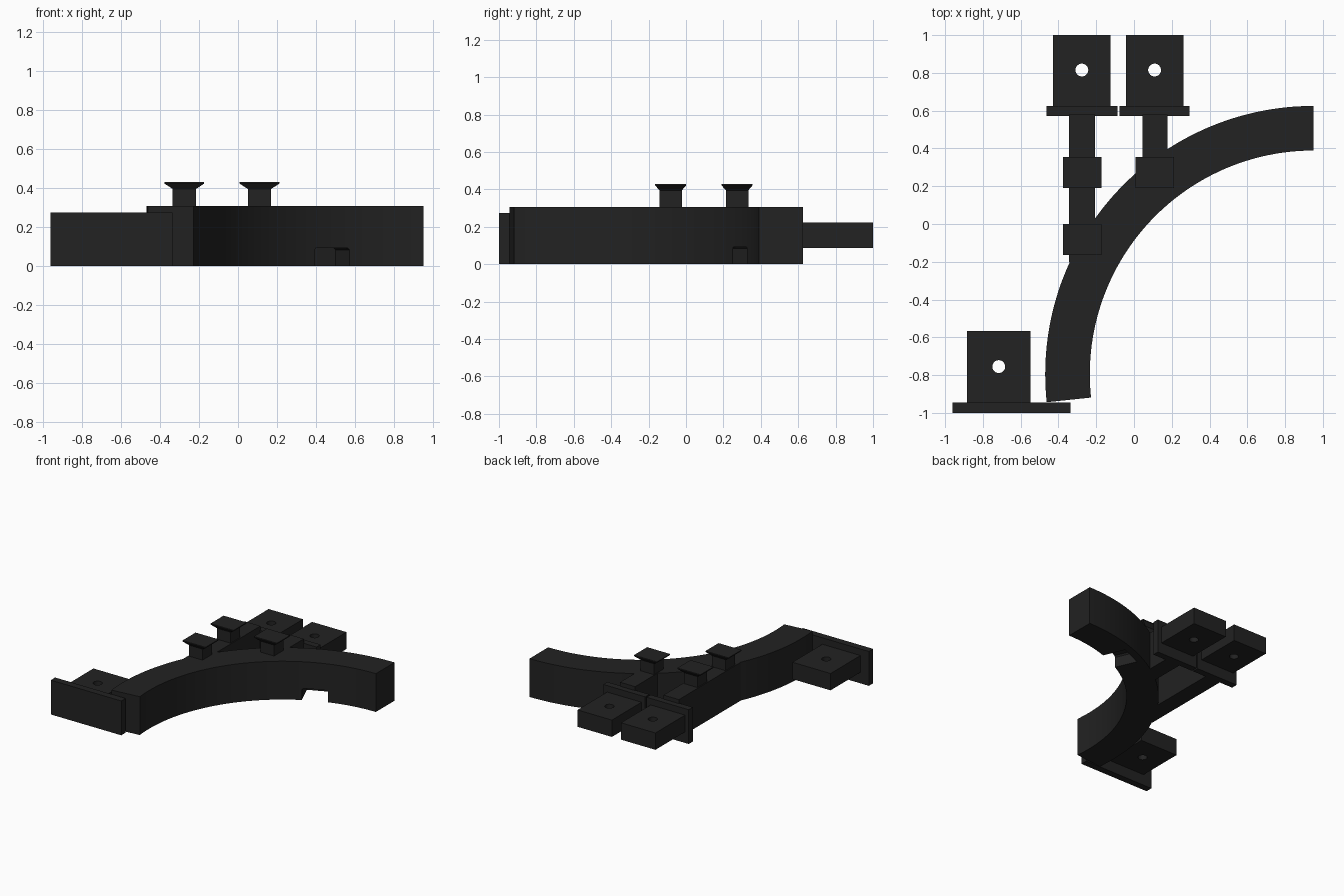
import bpy, bmesh, math
from mathutils import Matrix, Vector

if "Cube" in bpy.data.objects:
    bpy.data.objects.remove(bpy.data.objects["Cube"])

mat = bpy.data.materials.new("charcoal")
mat.diffuse_color = (0.016, 0.016, 0.016, 1)
mat.use_nodes = True
mat.node_tree.nodes["Principled BSDF"].inputs["Base Color"].default_value = mat.diffuse_color


def finish(name, bm):
    bmesh.ops.recalc_face_normals(bm, faces=bm.faces)
    me = bpy.data.meshes.new(name)
    bm.to_mesh(me)
    bm.free()
    me.materials.append(mat)
    ob = bpy.data.objects.new(name, me)
    bpy.context.collection.objects.link(ob)
    return ob


def prism(name, outline, z0, z1):
    """Extrude a flat outline upwards."""
    bm = bmesh.new()
    f = bm.faces.new([bm.verts.new((x, y, z0)) for x, y in outline])
    r = bmesh.ops.extrude_face_region(bm, geom=[f])
    top = [v for v in r["geom"] if isinstance(v, bmesh.types.BMVert)]
    bmesh.ops.translate(bm, verts=top, vec=(0, 0, z1 - z0))
    return finish(name, bm)


def box(name, x0, x1, y0, y1, z0, z1):
    return prism(name, [(x0, y0), (x1, y0), (x1, y1), (x0, y1)], z0, z1)


def cut(ob, cutter):
    m = ob.modifiers.new("cut", "BOOLEAN")
    m.operation = "DIFFERENCE"
    m.solver = "EXACT"
    m.object = cutter
    cutter.hide_render = True
    cutter.hide_set(True)


# Curved main beam
CX, CY, R_OUT, R_IN, H = 0.95, -0.795, 1.42, 1.184, 0.307
angles = [math.radians(90 + 96 * i / 64) for i in range(65)]


def arc(r):
    return [(CX + r * math.cos(a), CY + r * math.sin(a)) for a in angles]


beam = prism("curved_beam", arc(R_OUT) + arc(R_IN)[::-1], 0, H)

# Bevelled notch under the inner edge of the beam
a = math.radians(113.4)
d, s = Vector((math.cos(a), math.sin(a), 0)), Vector((math.sin(a), -math.cos(a), 0))
bm = bmesh.new()
profile = [(-0.098, -0.05), (0.098, -0.05), (0.098, 0.083), (0.088, 0.093),
           (-0.088, 0.093), (-0.098, 0.083)]
base = Vector((CX, CY, 0)) + d * 1.1
f = bm.faces.new([bm.verts.new(base + s * u + Vector((0, 0, z))) for u, z in profile])
r = bmesh.ops.extrude_face_region(bm, geom=[f])
bmesh.ops.translate(bm, verts=[v for v in r["geom"] if isinstance(v, bmesh.types.BMVert)],
                    vec=d * 0.26)
cut(beam, finish("notch_cutter", bm))

# Straight struts running back from the beam
box("left_strut", -0.343, -0.207, -0.2, 0.58, 0, H)
box("right_strut", 0.045, 0.178, 0.25, 0.58, 0, H)


# End plates, each with a drilled mounting tab
def mount(name, plate, tab, hole):
    box(name + "_plate", *plate, 0, 0.275)
    t = box(name + "_tab", *tab, 0.088, 0.223)
    ring = [(hole[0] + 0.034 * math.cos(i * math.pi / 16),
             hole[1] + 0.034 * math.sin(i * math.pi / 16)) for i in range(32)]
    cut(t, prism(name + "_hole_cutter", ring, 0, 0.35))


mount("front_mount", (-0.96, -0.335, -1, -0.945), (-0.885, -0.547, -0.95, -0.567), (-0.716, -0.755))
mount("back_left_mount", (-0.462, -0.088, 0.573, 0.625), (-0.429, -0.124, 0.62, 1), (-0.276, 0.815))
mount("back_right_mount", (-0.076, 0.295, 0.573, 0.625), (-0.043, 0.262, 0.62, 1), (0.109, 0.815))


# Square pegs with flared heads
def peg(name, x, y):
    bm = bmesh.new()
    rings = []
    for hx, hy, z in [(0.06, 0.06, 0.29), (0.06, 0.06, 0.395),
                      (0.102, 0.083, 0.422), (0.102, 0.083, 0.43)]:
        rings.append([bm.verts.new((x + i * hx, y + j * hy, z))
                      for i, j in [(-1, -1), (1, -1), (1, 1), (-1, 1)]])
    for lo, hi in zip(rings, rings[1:]):
        for k in range(4):
            n = (k + 1) % 4
            bm.faces.new((lo[k], lo[n], hi[n], hi[k]))
    bm.faces.new(rings[0][::-1])
    bm.faces.new(rings[-1])
    finish(name, bm)


peg("front_peg", -0.275, -0.082)
peg("back_left_peg", -0.275, 0.273)
peg("back_right_peg", 0.11, 0.273)

# Smooth the curved walls, keep corners sharp
bpy.ops.object.select_all(action="DESELECT")
beam.select_set(True)
bpy.context.view_layer.objects.active = beam
bpy.ops.object.shade_smooth_by_angle(angle=math.radians(30))
